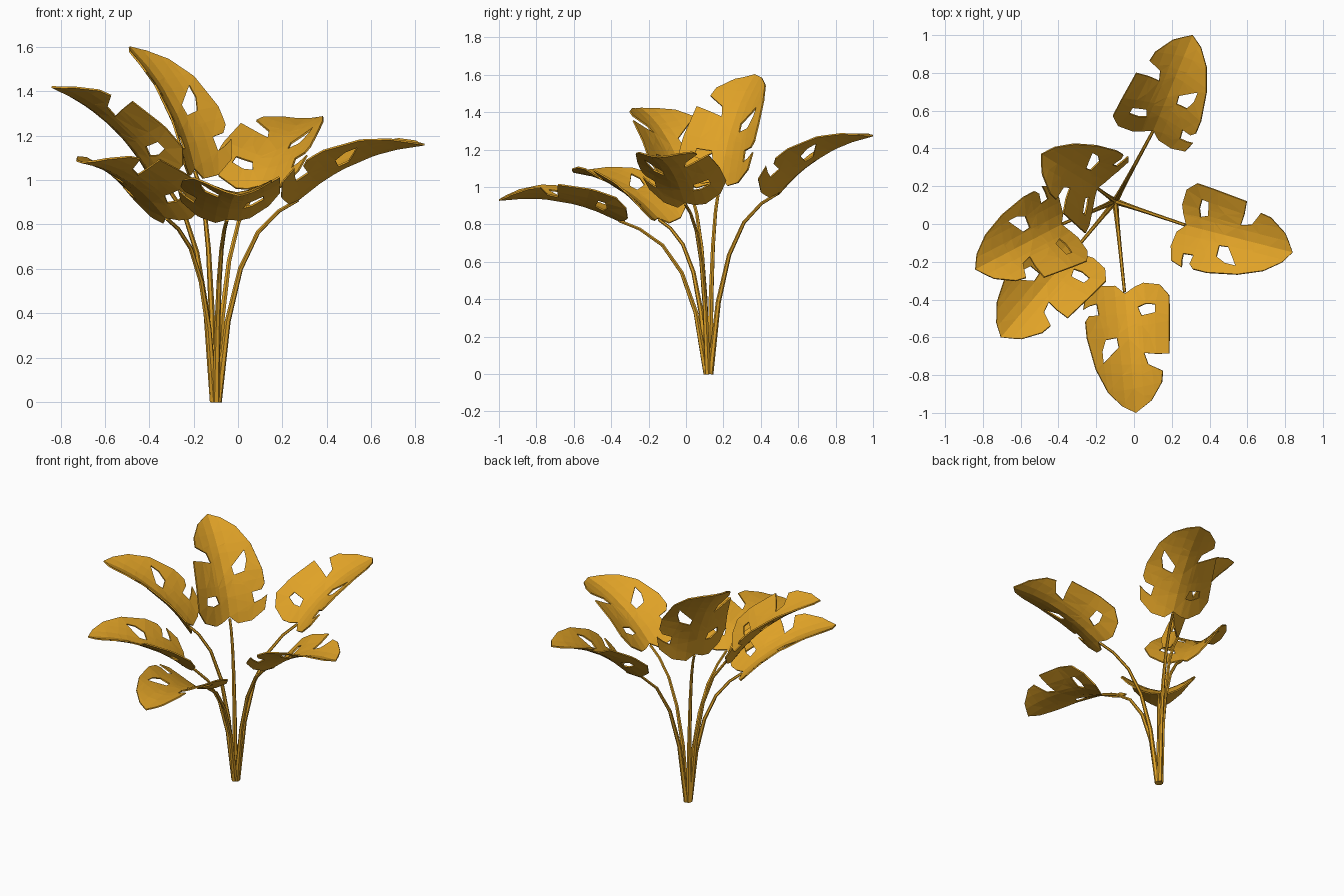
import bpy, bmesh
from mathutils import Vector, Matrix

cube = bpy.data.objects.get("Cube")
if cube:
    bpy.data.objects.remove(cube, do_unlink=True)

gold = bpy.data.materials.new("golden_ochre")
gold.use_nodes = True
colour = (0.74, 0.36, 0.02, 1)
gold.diffuse_color = colour
gold.node_tree.nodes["Principled BSDF"].inputs["Base Color"].default_value = colour

# Leaf blade profile: midrib along +y, each half has an outline and one hole
LENGTH = 0.62
MIDRIB = [(0, .01), (0, .12), (0, .25), (0, .38), (0, .5), (0, LENGTH)]
LEFT = [(-.085, .57), (-.145, .49), (-.155, .435), (-.085, .39), (-.07, .33),
        (-.13, .345), (-.195, .355), (-.215, .16), (-.222, .055), (-.18, -.01),
        (-.1, -.034), (-.055, -.02)]
RIGHT = [(.065, .585), (.13, .515), (.18, .4), (.21, .24), (.21, .155),
         (.19, .125), (.14, .122), (.145, .06), (.18, .07), (.215, .09),
         (.195, .01), (.123, -.035), (.045, -.035)]
LEFT_HOLE = [(-.06, .09), (-.1, .078), (-.15, .09), (-.145, .132), (-.075, .137)]
RIGHT_HOLE = [(.118, .25), (.06, .24), (.055, .29), (.14, .37), (.14, .31)]


def add_loop(bm, points):
    verts = [bm.verts.new((x, y, 0)) for x, y in points]
    return [bm.edges.new((verts[i - 1], verts[i])) for i in range(len(verts))]


def leaf_mesh():
    bm = bmesh.new()
    for side, hole in ((LEFT, LEFT_HOLE), (RIGHT, RIGHT_HOLE)):
        edges = add_loop(bm, MIDRIB + side) + add_loop(bm, hole)
        bmesh.ops.triangle_fill(bm, edges=edges, use_beauty=True, normal=(0, 0, 1))
    bmesh.ops.remove_doubles(bm, verts=bm.verts, dist=0.0005)
    # Crease lines that let the blade bend
    cuts = [((0, y, 0), (0, 1, 0)) for y in (.19, .42)]
    cuts += [((x, 0, 0), (1, 0, 0)) for x in (-.105, -.05, .05, .105)]
    for co, no in cuts:
        bmesh.ops.bisect_plane(bm, geom=bm.verts[:] + bm.edges[:] + bm.faces[:],
                               plane_co=co, plane_no=no, dist=0.004)
    # Arch along the midrib and raise the edges
    for v in bm.verts:
        t = v.co.y / LENGTH
        v.co.z = 0.2 * t * (1 - t) + 0.08 * (abs(v.co.x) / 0.2) ** 1.5
    bmesh.ops.triangulate(bm, faces=bm.faces[:])
    bmesh.ops.recalc_face_normals(bm, faces=bm.faces[:])
    mesh = bpy.data.meshes.new("leaf_blade")
    bm.to_mesh(mesh)
    bm.free()
    mesh.materials.append(gold)
    return mesh


def add_leaf(name, mesh, base, tip):
    chord = tip - base
    along = chord.normalized()
    right = along.cross(Vector((0, 0, 1))).normalized()
    normal = right.cross(along)
    obj = bpy.data.objects.new(name + "_leaf", mesh)
    bpy.context.collection.objects.link(obj)
    rotation = Matrix((right, along, normal)).transposed().to_4x4()
    obj.matrix_world = (Matrix.Translation(base) @ rotation
                        @ Matrix.Scale(chord.length / LENGTH, 4))
    solid = obj.modifiers.new("thickness", 'SOLIDIFY')
    solid.thickness = 0.008
    solid.offset = 0


# Stalk bend as (share of reach, share of height)
BEND = [(0, 0), (.12, .4), (.28, .66), (.5, .84), (.76, .945), (1, 1)]
ROOT = Vector((-.1, .12, 0))


def add_stalk(name, end):
    reach = Vector((end.x - ROOT.x, end.y - ROOT.y, 0))
    start = ROOT + reach.normalized() * 0.011
    reach = Vector((end.x - start.x, end.y - start.y, 0))
    curve = bpy.data.curves.new(name + "_stalk", 'CURVE')
    curve.dimensions = '3D'
    curve.bevel_depth = 0.017
    curve.bevel_resolution = 1
    curve.use_fill_caps = True
    spline = curve.splines.new('POLY')
    spline.use_smooth = False
    spline.points.add(len(BEND) - 1)
    for point, (out, up) in zip(spline.points, BEND):
        point.co = (*(start + reach * out + Vector((0, 0, end.z * up))), 1)
        point.radius = 1 - 0.5 * up
    curve.materials.append(gold)
    obj = bpy.data.objects.new(name + "_stalk", curve)
    bpy.context.collection.objects.link(obj)
    bpy.ops.object.select_all(action='DESELECT')
    obj.select_set(True)
    bpy.context.view_layer.objects.active = obj
    bpy.ops.object.convert(target='MESH')


# Each leaf: where the stalk joins, and the leaf tip
PLANT = {
    "back": ((.1, .49, .965), (.31, 1, 1.275)),
    "left": ((.27, -.005, .91), (.84, -.15, 1.16)),
    "front": ((-.05, -.36, .82), (.01, -1, .93)),
    "right_upper": ((-.38, 0, 1.02), (-.84, -.24, 1.42)),
    "right_lower": ((-.32, -.145, .825), (-.705, -.6, 1.08)),
    "tall": ((-.195, .19, 1.04), (-.49, .37, 1.6)),
}
blade = leaf_mesh()
for name, (base, tip) in PLANT.items():
    add_leaf(name, blade, Vector(base), Vector(tip))
    add_stalk(name, Vector(base))
